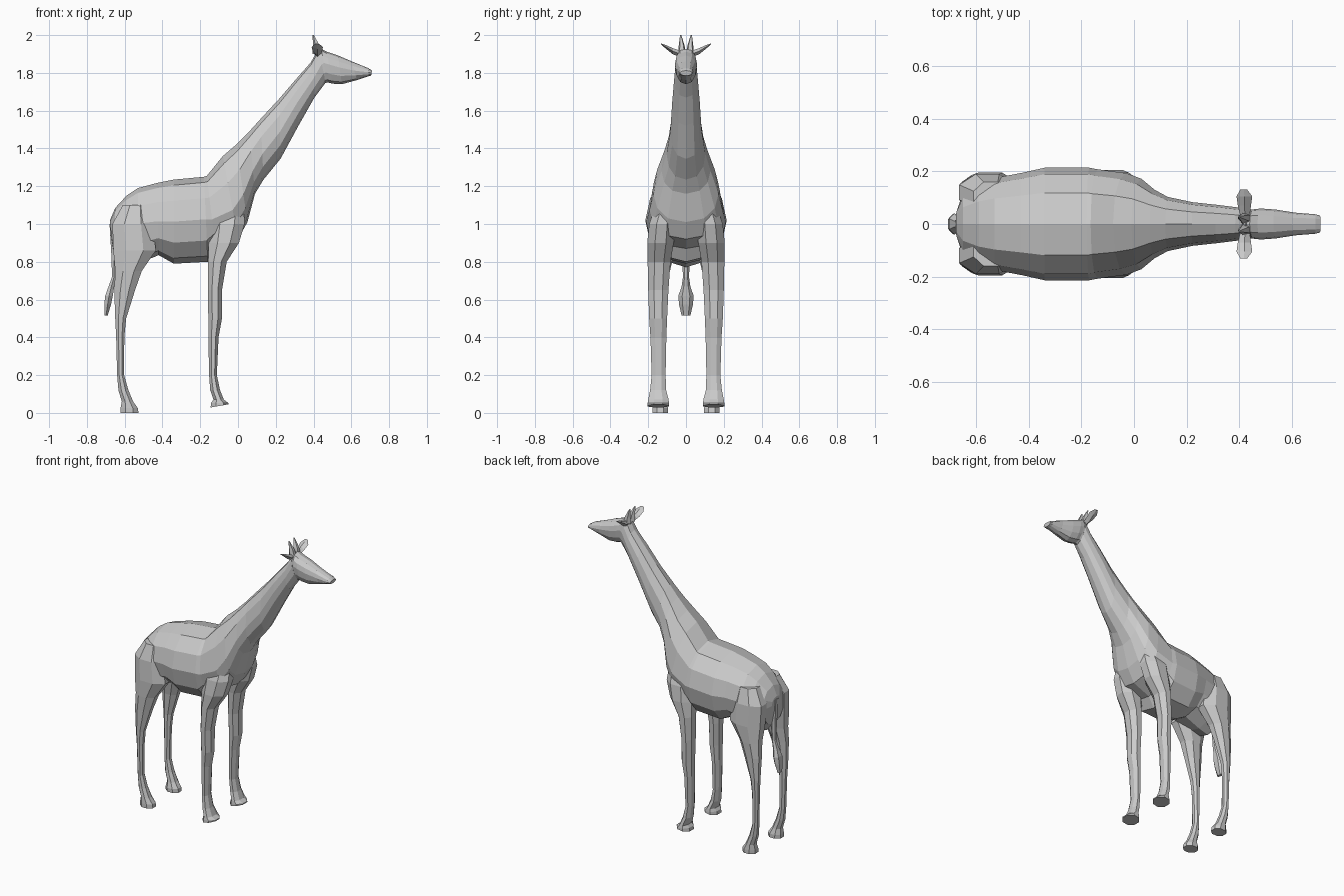
import bpy, bmesh, math
from mathutils import Vector

hide = bpy.data.materials.new("plain grey")
hide.diffuse_color = (0.6, 0.6, 0.6, 1)


def loft(name, rings):
    """Skin a row of equal vertex rings and cap both ends."""
    bm = bmesh.new()
    rows = [[bm.verts.new(p) for p in ring] for ring in rings]
    n = len(rows[0])
    for a, b in zip(rows, rows[1:]):
        for i in range(n):
            j = (i + 1) % n
            bm.faces.new((a[i], a[j], b[j], b[i]))
    bm.faces.new(rows[0])
    bm.faces.new(rows[-1])
    bmesh.ops.recalc_face_normals(bm, faces=bm.faces)
    mesh = bpy.data.meshes.new(name)
    bm.to_mesh(mesh)
    bm.free()
    mesh.materials.append(hide)
    ob = bpy.data.objects.new(name, mesh)
    bpy.context.collection.objects.link(ob)
    return ob


def body_ring(tx, tz, bx, bz, w, widest, n=12):
    """Egg-shaped ring between a top and a bottom point on the centre line."""
    top, bot = Vector((tx, 0, tz)), Vector((bx, 0, bz))
    mid = bot.lerp(top, widest)
    ring = []
    for i in range(n):
        a = 2 * math.pi * i / n
        s, c = math.sin(a), math.cos(a)
        p = mid.lerp(top if s > 0 else bot, abs(s))
        p.y = math.copysign(abs(c) ** 0.85, c) * w if abs(c) > 1e-6 else 0
        ring.append(p)
    return ring


def leg_ring(z, x0, x1, y0, y1, side, n=8, lift=0):
    """Rounded level ring filling the given x and y extents."""
    k = 1 / math.cos(math.pi / n)
    ring = []
    for i in range(n):
        a = 2 * math.pi * (i + 0.5) / n
        ring.append(Vector(((x0 + x1) / 2 + (x1 - x0) / 2 * k * math.cos(a),
                            side * ((y0 + y1) / 2 + (y1 - y0) / 2 * k * math.sin(a)),
                            z + lift * math.cos(a))))
    return ring


# trunk and neck: top x, top z, bottom x, bottom z, half width, widest height
trunk = [
    (-0.678, 1.02, -0.67, 0.92, 0.05, 0.5),
    (-0.65, 1.085, -0.655, 0.83, 0.115, 0.5),
    (-0.59, 1.15, -0.60, 0.77, 0.155, 0.55),
    (-0.53, 1.19, -0.53, 0.79, 0.175, 0.53),
    (-0.43, 1.217, -0.42, 0.835, 0.195, 0.47),
    (-0.34, 1.235, -0.34, 0.79, 0.214, 0.5),
    (-0.18, 1.25, -0.16, 0.80, 0.214, 0.5),
    (-0.165, 1.255, -0.12, 0.87, 0.208, 0.4),
    (-0.08, 1.36, 0.0, 0.92, 0.193, 0.35),
    (-0.01, 1.42, 0.05, 1.01, 0.172, 0.36),
    (0.06, 1.49, 0.09, 1.16, 0.13, 0.37),
    (0.12, 1.557, 0.135, 1.235, 0.103, 0.42),
    (0.22, 1.665, 0.225, 1.345, 0.083, 0.45),
    (0.31, 1.77, 0.32, 1.52, 0.073, 0.5),
    (0.385, 1.855, 0.405, 1.67, 0.063, 0.5),
    (0.425, 1.925, 0.465, 1.75, 0.055, 0.55),
]
loft("trunk_and_neck", [body_ring(*s) for s in trunk])

# head
head = [
    (0.41, 1.90, 0.44, 1.74, 0.05, 0.55),
    (0.44, 1.928, 0.475, 1.75, 0.056, 0.58),
    (0.47, 1.912, 0.50, 1.743, 0.059, 0.6),
    (0.53, 1.892, 0.55, 1.74, 0.055, 0.58),
    (0.60, 1.862, 0.63, 1.762, 0.043, 0.5),
    (0.69, 1.825, 0.69, 1.782, 0.037, 0.5),
    (0.71, 1.812, 0.705, 1.786, 0.032, 0.5),
]
loft("head", [body_ring(*s) for s in head])

# leg sections: z, back x, front x, inner y, outer y
front_leg = [
    (1.10, -0.11, 0.03, 0.05, 0.16),
    (1.00, -0.15, 0.035, 0.06, 0.195),
    (0.90, -0.155, 0.005, 0.065, 0.205),
    (0.80, -0.158, -0.06, 0.082, 0.203),
    (0.65, -0.16, -0.085, 0.093, 0.20),
    (0.50, -0.157, -0.085, 0.10, 0.195),
    (0.40, -0.157, -0.103, 0.104, 0.188),
    (0.20, -0.153, -0.112, 0.108, 0.182),
    (0.12, -0.147, -0.095, 0.105, 0.19),
    (0.07, -0.13, -0.075, 0.092, 0.20),
]
hind_leg = [
    (1.10, -0.61, -0.48, 0.04, 0.16),
    (1.00, -0.665, -0.45, 0.05, 0.19),
    (0.86, -0.66, -0.435, 0.06, 0.195),
    (0.75, -0.65, -0.51, 0.085, 0.19),
    (0.65, -0.655, -0.545, 0.105, 0.183),
    (0.50, -0.65, -0.592, 0.12, 0.175),
    (0.40, -0.645, -0.602, 0.12, 0.17),
    (0.20, -0.64, -0.603, 0.118, 0.167),
    (0.12, -0.633, -0.58, 0.112, 0.17),
    (0.06, -0.615, -0.555, 0.105, 0.175),
]
for side, word in ((1, "left"), (-1, "right")):
    # legs end in flared hooves; the front hooves tip upward slightly
    rings = [leg_ring(*s, side) for s in front_leg]
    rings += [leg_ring(0.052, -0.143, -0.05, 0.09, 0.203, side),
              leg_ring(0.037, -0.145, -0.05, 0.09, 0.203, side, lift=0.009)]
    loft("front_leg_" + word, rings)
    rings = [leg_ring(*s, side) for s in hind_leg]
    rings += [leg_ring(0.025, -0.622, -0.53, 0.095, 0.178, side),
              leg_ring(0.0, -0.622, -0.527, 0.095, 0.178, side)]
    loft("hind_leg_" + word, rings)

    # leaf-shaped ear: distance out, height, back x, front x, thickness
    ear = [(0.03, 1.90, 0.405, 0.44, 0.018), (0.07, 1.915, 0.395, 0.445, 0.016),
           (0.105, 1.937, 0.39, 0.45, 0.010), (0.132, 1.953, 0.405, 0.43, 0.003)]
    loft("ear_" + word, [[Vector((a, side * y, z)), Vector(((a + b) / 2, side * y, z + t)),
                          Vector((b, side * y, z)), Vector(((a + b) / 2, side * y, z - t))]
                         for y, z, a, b, t in ear])

    # short pointed horn
    horn = [(1.90, 0.40, 0.445, 0.003, 0.04), (1.945, 0.40, 0.432, 0.01, 0.036),
            (2.0, 0.396, 0.402, 0.025, 0.031)]
    loft("horn_" + word, [leg_ring(*s, side, n=5) for s in horn])

# tail with a tuft
tail = [(1.00, -0.68, -0.64, -0.025, 0.025), (0.83, -0.67, -0.64, -0.018, 0.018),
        (0.72, -0.667, -0.645, -0.014, 0.014), (0.67, -0.685, -0.655, -0.02, 0.02),
        (0.62, -0.703, -0.663, -0.035, 0.035), (0.575, -0.708, -0.672, -0.032, 0.032),
        (0.515, -0.708, -0.69, -0.02, 0.02)]
loft("tail", [leg_ring(*s, 1, n=6) for s in tail])
